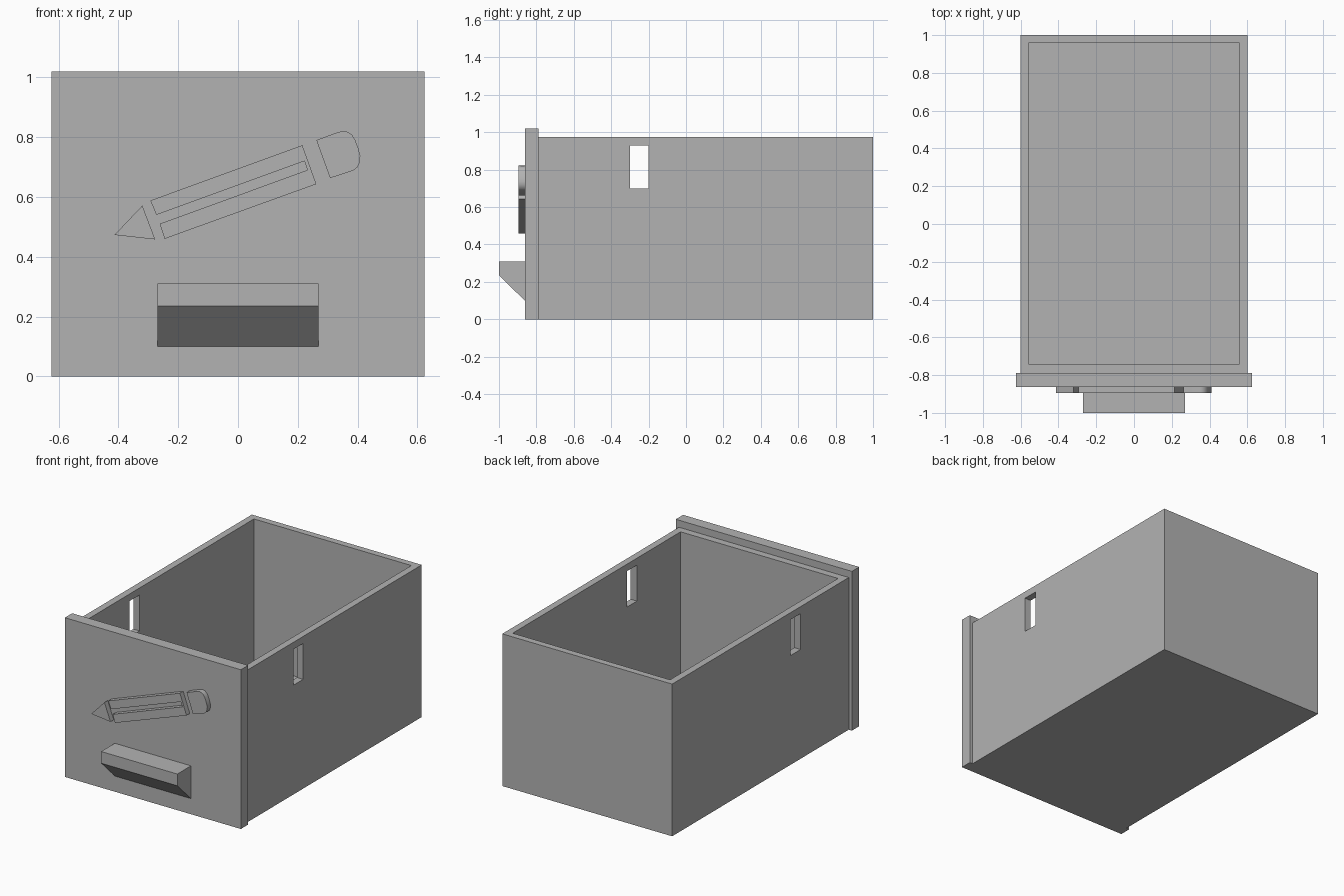
import bpy
import bmesh
from mathutils import Vector

cube = bpy.data.objects.get("Cube")
if cube:
    bpy.data.objects.remove(cube, do_unlink=True)

grey = bpy.data.materials.new("plain_grey")
grey.use_nodes = True
grey.diffuse_color = (0.45, 0.45, 0.45, 1)
grey.node_tree.nodes["Principled BSDF"].inputs["Base Color"].default_value = grey.diffuse_color


def prism(name, profile, offset):
    """Solid made by pushing a flat outline along an offset."""
    bm = bmesh.new()
    face = bm.faces.new([bm.verts.new(p) for p in profile])
    result = bmesh.ops.extrude_face_region(bm, geom=[face])
    moved = [v for v in result["geom"] if isinstance(v, bmesh.types.BMVert)]
    bmesh.ops.translate(bm, verts=moved, vec=Vector(offset))
    bmesh.ops.recalc_face_normals(bm, faces=bm.faces)
    mesh = bpy.data.meshes.new(name)
    bm.to_mesh(mesh)
    bm.free()
    mesh.materials.append(grey)
    obj = bpy.data.objects.new(name, mesh)
    bpy.context.collection.objects.link(obj)
    return obj


def box(name, x, y, z):
    """Box between (low, high) limits on each axis."""
    base = [(x[0], y[0], z[0]), (x[1], y[0], z[0]), (x[1], y[1], z[0]), (x[0], y[1], z[0])]
    return prism(name, base, (0, 0, z[1] - z[0]))


def cut(target, cutter):
    cutter.hide_render = True
    mod = target.modifiers.new("cut", "BOOLEAN")
    mod.operation = "DIFFERENCE"
    mod.solver = "EXACT"
    mod.object = cutter
    bpy.context.view_layer.objects.active = target
    bpy.ops.object.modifier_apply(modifier=mod.name)
    bpy.data.objects.remove(cutter, do_unlink=True)


# Open tray with a slot through both side walls
tray = box("drawer_tray", (-0.602, 0.602), (-0.79, 1), (0, 0.975))
cut(tray, box("tray_hollow", (-0.558, 0.558), (-0.742, 0.958), (0.045, 1.2)))
cut(tray, box("side_slots", (-0.8, 0.8), (-0.3, -0.2), (0.7, 0.93)))

# Front panel
FRONT = -0.862
box("front_panel", (-0.624, 0.624), (FRONT, -0.788), (0, 1.02))

# Wedge handle
side = [(FRONT, 0.1), (-1, 0.235), (-1, 0.31), (FRONT, 0.31)]
prism("handle", [(-0.27, y, z) for y, z in side], (0.54, 0, 0))

# Raised pencil emblem: tip, slotted barrel and rounded eraser
tip = [(-0.413, 0.473), (-0.32, 0.571), (-0.277, 0.458)]
barrel = [(-0.293, 0.588), (0.215, 0.773), (0.262, 0.643), (-0.245, 0.46),
          (-0.262, 0.51), (0.232, 0.69), (0.222, 0.72), (-0.273, 0.54)]
eraser = [(0.262, 0.79), (0.33, 0.815), (0.352, 0.821), (0.369, 0.817), (0.382, 0.807),
          (0.392, 0.79), (0.402, 0.764), (0.409, 0.738), (0.408, 0.718), (0.4, 0.7),
          (0.385, 0.688), (0.308, 0.663)]
for name, outline in (("pencil_tip", tip), ("pencil_barrel", barrel), ("pencil_eraser", eraser)):
    part = prism(name, [(x, FRONT, z) for x, z in outline], (0, -0.033, 0))

# Soften the eraser's rounded end
bpy.ops.object.select_all(action="DESELECT")
part.select_set(True)
bpy.context.view_layer.objects.active = part
bpy.ops.object.shade_smooth_by_angle(angle=0.6)
